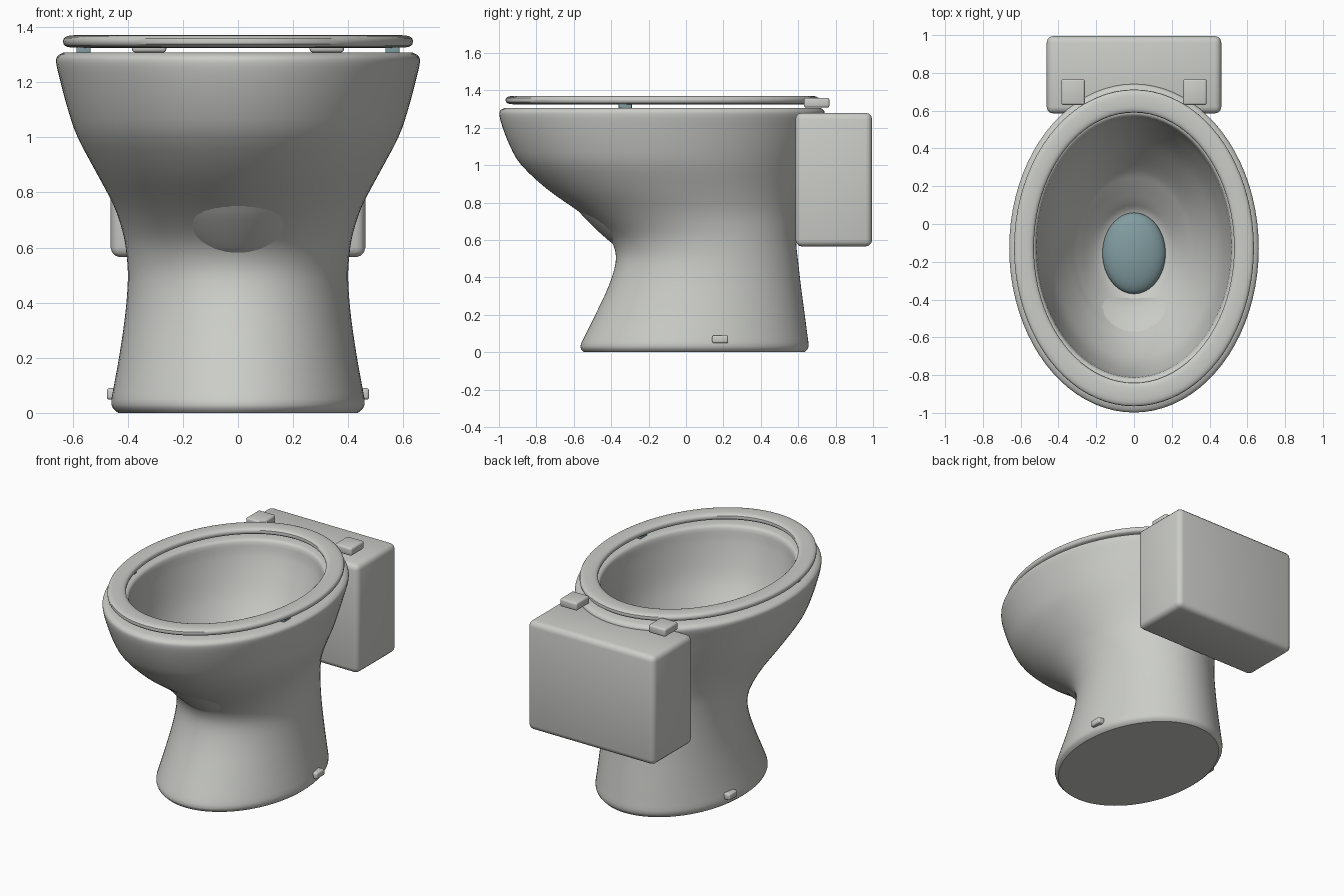
import bpy, bmesh, math
from mathutils import Vector

cube = bpy.data.objects.get("Cube")
if cube:
    bpy.data.objects.remove(cube, do_unlink=True)


def make_material(name, color):
    mat = bpy.data.materials.new(name)
    mat.use_nodes = True
    mat.diffuse_color = color
    mat.node_tree.nodes["Principled BSDF"].inputs["Base Color"].default_value = color
    return mat


ceramic = make_material("ceramic grey", (0.60, 0.61, 0.58, 1))
teal = make_material("muted teal", (0.22, 0.33, 0.35, 1))


def finish(name, bm, mat, angle=35):
    bmesh.ops.recalc_face_normals(bm, faces=bm.faces)
    mesh = bpy.data.meshes.new(name)
    bm.to_mesh(mesh)
    bm.free()
    mesh.materials.append(mat)
    obj = bpy.data.objects.new(name, mesh)
    bpy.context.collection.objects.link(obj)
    bpy.ops.object.select_all(action='DESELECT')
    obj.select_set(True)
    bpy.context.view_layer.objects.active = obj
    bpy.ops.object.shade_smooth_by_angle(angle=math.radians(angle))
    return obj


def smooth_rows(rows, steps):
    """Catmull-Rom interpolation through profile rows."""
    pts = [Vector(r) for r in rows]
    out = []
    for i in range(len(pts) - 1):
        a, b, c = pts[max(i - 1, 0)], pts[i], pts[i + 1]
        d = pts[min(i + 2, len(pts) - 1)]
        for k in range(steps):
            t = k / steps
            out.append(b + (c - a) * (t / 2)
                       + (a * 2 - b * 5 + c * 4 - d) * (t * t / 2)
                       + (b * 3 - a - c * 3 + d) * (t ** 3 / 2))
    return out + [pts[-1]]


def loft(name, rows, mat, closed=False, segments=80):
    """Skin elliptical rings given as (z, front y, back y, half width)."""
    bm = bmesh.new()
    rings = []
    for z, front, back, rx in rows:
        ring = []
        for s in range(segments):
            a = math.tau * s / segments
            y = (front + back) / 2 + (back - front) / 2 * math.sin(a)
            ring.append(bm.verts.new((rx * math.cos(a), y, z)))
        rings.append(ring)
    pairs = list(zip(rings, rings[1:]))
    if closed:
        pairs.append((rings[-1], rings[0]))
    else:
        bm.faces.new(rings[0])
        bm.faces.new(rings[-1])
    for low, high in pairs:
        for s in range(segments):
            n = (s + 1) % segments
            bm.faces.new((low[s], low[n], high[n], high[s]))
    return finish(name, bm, mat)


def box(name, low, high, bevel, mat, segments=3):
    bm = bmesh.new()
    bmesh.ops.create_cube(bm, size=1)
    for v in bm.verts:
        v.co = [l + (h - l) * (c + 0.5) for l, h, c in zip(low, high, v.co)]
    bmesh.ops.bevel(bm, geom=bm.edges[:], offset=bevel, segments=segments,
                    profile=0.5, affect='EDGES')
    return finish(name, bm, mat)


def mirrored_boxes(name, low, high, bevel, mat):
    box("left_" + name, low, high, bevel, mat)
    box("right_" + name, (-high[0], low[1], low[2]), (-low[0], high[1], high[2]), bevel, mat)


# Pedestal and outer bowl, over the rim and down into the basin
outer = [
    (0, -.545, .635, .435), (.03, -.565, .655, .46), (.1, -.535, .648, .45),
    (.2, -.485, .635, .432), (.35, -.415, .615, .41), (.48, -.376, .6, .4),
    (.57, -.388, .59, .404), (.65, -.445, .588, .417), (.75, -.57, .59, .45),
    (.87, -.74, .61, .513), (1, -.88, .645, .582), (1.1, -.94, .68, .617),
    (1.2, -.98, .715, .644), (1.27, -.998, .74, .66), (1.295, -.99, .735, .655),
    (1.307, -.965, .715, .635),
]
basin = [
    (1.307, -.84, .59, .535), (1.29, -.815, .57, .518), (1.2, -.8, .55, .505),
    (1, -.74, .46, .46), (.85, -.65, .36, .39), (.75, -.57, .28, .33),
    (.7, -.525, .22, .295), (.62, -.44, .12, .23), (.57, -.37, .06, .165),
    (.55, -.25, -.06, .08),
]
loft("bowl_and_pedestal", smooth_rows(outer, 3) + smooth_rows(basin, 3), ceramic)

# Water in the basin
bm = bmesh.new()
bmesh.ops.create_uvsphere(bm, u_segments=48, v_segments=24, radius=1)
for v in bm.verts:
    v.co = (v.co.x * .167, v.co.y * .215 - .155, v.co.z * .07 + .575)
finish("water", bm, teal)

# Seat ring with a rounded cross-section
seat_rows = []
for k in range(20):
    a = math.tau * k / 20
    c, s = math.cos(a), math.sin(a)
    across = .5 + .5 * math.copysign(abs(c) ** .7, c)
    z = 1.348 + .023 * math.copysign(abs(s) ** .7, s)
    seat_rows.append((z, -.84 - .125 * across, .59 + .122 * across, .53 + .105 * across))
loft("seat", seat_rows, ceramic, closed=True)

# Tank
box("tank", (-.462, .585, .565), (.462, .995, 1.28), .035, ceramic)

# Hinges, seat bumpers and floor bolt caps
mirrored_boxes("hinge", (.26, .63, 1.308), (.385, .767, 1.36), .012, ceramic)
mirrored_boxes("seat_bumper", (.535, -.36, 1.3), (.587, -.29, 1.33), .006, teal)
mirrored_boxes("bolt_cap", (.42, .14, .048), (.476, .225, .09), .01, ceramic)
